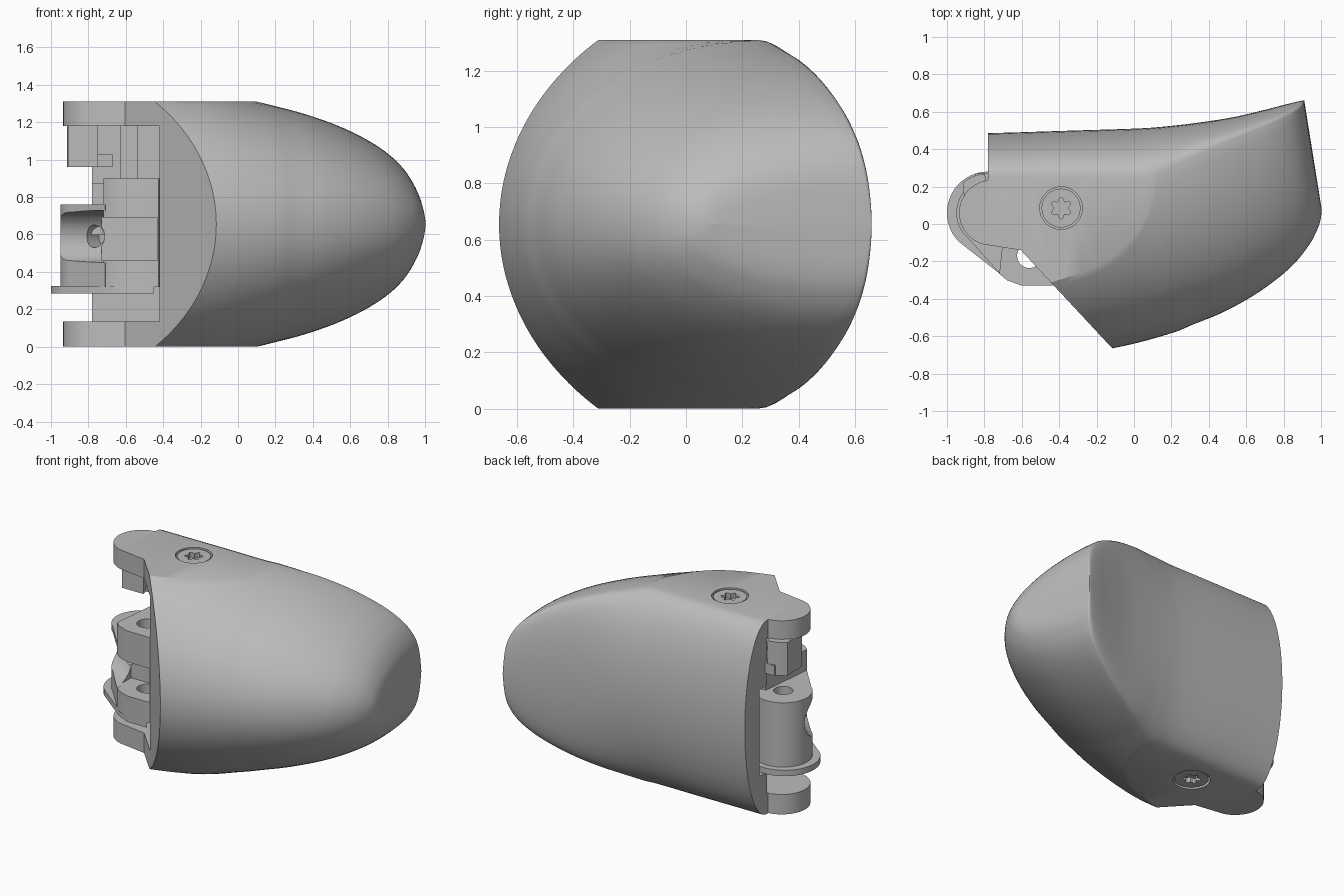
import bpy, bmesh
from math import sin, cos, pi, asin, radians
from mathutils import Vector, Matrix

cube = bpy.data.objects.get("Cube")
if cube:
    bpy.data.objects.remove(cube, do_unlink=True)

GREY = (0.5, 0.5, 0.5, 1)
grey = bpy.data.materials.new("plain_grey")
grey.use_nodes = True
grey.diffuse_color = GREY
grey.node_tree.nodes["Principled BSDF"].inputs["Base Color"].default_value = GREY

HALF = 0.655           # half of the overall height
PIVOT = (-0.77, 0.06)  # hinge centre in plan
SCREW = (-0.39, 0.085)


def make(name, bm):
    bmesh.ops.recalc_face_normals(bm, faces=bm.faces)
    me = bpy.data.meshes.new(name)
    bm.to_mesh(me)
    bm.free()
    me.materials.append(grey)
    ob = bpy.data.objects.new(name, me)
    bpy.context.collection.objects.link(ob)
    return ob


def prism(name, pts, z0, z1):
    bm = bmesh.new()
    low = [bm.verts.new((x, y, z0)) for x, y in pts]
    high = [bm.verts.new((x, y, z1)) for x, y in pts]
    bm.faces.new(low)
    bm.faces.new(high)
    for i in range(len(pts)):
        j = (i + 1) % len(pts)
        bm.faces.new((low[i], low[j], high[j], high[i]))
    return make(name, bm)


def box(name, x0, x1, y0, y1, z0, z1):
    return prism(name, [(x0, y0), (x1, y0), (x1, y1), (x0, y1)], z0, z1)


def arc(c, r, a0, a1, n):
    return [(c[0] + r * cos(radians(a0 + (a1 - a0) * i / n)),
             c[1] + r * sin(radians(a0 + (a1 - a0) * i / n))) for i in range(n + 1)]


def disc(name, c, r, z0, z1, n=40):
    return prism(name, arc(c, r, 0, 360, n)[:-1], z0, z1)


def rod(name, centre, axis, r, length):
    bm = bmesh.new()
    rot = Vector((0, 0, 1)).rotation_difference(Vector(axis)).to_matrix().to_4x4()
    bmesh.ops.create_cone(bm, cap_ends=True, segments=40, radius1=r, radius2=r,
                          depth=length, matrix=Matrix.Translation(centre) @ rot)
    return make(name, bm)


def select(ob):
    bpy.ops.object.select_all(action='DESELECT')
    ob.select_set(True)
    bpy.context.view_layer.objects.active = ob


def boolean(ob, tool, op='DIFFERENCE'):
    mod = ob.modifiers.new("cut", 'BOOLEAN')
    mod.operation = op
    mod.solver = 'EXACT'
    mod.object = tool
    select(ob)
    bpy.ops.object.modifier_apply(modifier=mod.name)
    bpy.data.objects.remove(tool, do_unlink=True)


# Shell sections: station, front edge, ridge, back edge, dome half height
KEYS = [
    (-1.2, -0.76, 0.25, 0.48, 0.86),
    (-0.75, -0.735, 0.25, 0.485, 0.84),
    (-0.25, -0.667, 0.25, 0.50, 0.765),
    (0.07, -0.59, 0.25, 0.51, 0.67),
    (0.22, -0.535, 0.30, 0.52, 0.633),
    (0.4, -0.465, 0.38, 0.54, 0.588),
    (0.6, -0.36, 0.46, 0.57, 0.52),
    (0.78, -0.235, 0.53, 0.61, 0.432),
    (0.9, -0.115, 0.58, 0.64, 0.342),
    (0.965, -0.02, 0.615, 0.655, 0.25),
    (0.992, 0.045, 0.635, 0.66, 0.155),
    (1.0, 0.09, 0.65, 0.66, 0.01),
]


def spline(keys, steps):
    out = []
    for i in range(len(keys) - 1):
        p = [Vector(keys[max(0, min(len(keys) - 1, i + k))]) for k in (-1, 0, 1, 2)]
        for s in range(steps):
            t = s / steps
            out.append(0.5 * (2 * p[1] + (p[2] - p[0]) * t
                              + (2 * p[0] - 5 * p[1] + 4 * p[2] - p[3]) * t * t
                              + (3 * p[1] - p[0] - 3 * p[2] + p[3]) * t ** 3))
    return out + [Vector(keys[-1])]


def section(front, ridge, back, h):
    top = min(h, HALF)
    limit = asin(top / h)
    fullness = 0.82 + 0.18 * top / HALF
    n, m = 22, 14
    half = []
    for i in range(n + 1):
        t = limit * i / n
        half.append((ridge - (ridge - front) * cos(t), h * sin(t) ** fullness))
    for i in range(m + 1):
        t = pi / 2 * (1 - i / m)
        half.append((ridge + (back - ridge) * cos(t), top * sin(t)))
    return half + [(y, -z) for y, z in reversed(half[1:-1])]


# Shell: lofted dome with flat sides
bm = bmesh.new()
rings = []
for u, front, ridge, back, h in spline(KEYS, 5):
    rings.append([bm.verts.new((u - 0.16 * (y - 0.1), y, z + HALF))
                  for y, z in section(front, ridge, back, h)])
for a, b in zip(rings, rings[1:]):
    for i in range(len(a)):
        j = (i + 1) % len(a)
        bm.faces.new((a[i], a[j], b[j], b[i]))
bm.faces.new(rings[0])
bm.faces.new(rings[-1])
bmesh.ops.remove_doubles(bm, verts=bm.verts, dist=0.0003)
shell = make("shell", bm)

# Plan outline with rounded hinge ears and the slanted front cut
outline = [(-0.78, 0.8), (-0.78, 0.235)] + arc((-0.76, 0.06), 0.175, 100, 255, 24)
outline += [(-0.605, -0.14), (0.01, -0.8), (1.2, -0.8), (1.2, 0.8)]
boolean(shell, prism("plan_cutter", outline, -0.3, 1.7), 'INTERSECT')
boolean(shell, box("slot_cutter", -1.3, -0.42, -0.9, 0.25, 0.135, 1.18))
boolean(shell, box("scoop_cutter", -1.3, -0.6, 0.2, 0.33, 0.285, 0.87))

# Screws on both flat sides
for name, z, sign in (("upper_screw", 2 * HALF, -1), ("lower_screw", 0, 1)):
    lo, hi = sorted((z - sign * 0.05, z + sign * 0.05))
    boolean(shell, disc("screw_seat", SCREW, 0.114, lo, hi))
    lo, hi = sorted((z + sign * 0.006, z + sign * 0.06))
    screw = disc(name, SCREW, 0.104, lo, hi)
    star = [(SCREW[0] + (0.047 + 0.011 * cos(6 * a)) * sin(a),
             SCREW[1] + (0.047 + 0.011 * cos(6 * a)) * cos(a))
            for a in (2 * pi * i / 48 for i in range(48))]
    lo, hi = sorted((z - sign * 0.05, z + sign * 0.04))
    boolean(screw, prism("star_cutter", star, lo, hi))

# Hinge barrel with its slanted arm and cord groove
barrel_plan = arc(PIVOT, 0.18, 70, 232, 28) + [(-0.71, -0.275), (-0.64, -0.2), (-0.64, 0.16)]
barrel = prism("hinge_barrel", barrel_plan, 0.32, 0.76)
boolean(barrel, rod("groove_cutter", (-0.85, -0.17, 0.59), (0.78, -0.62, 0), 0.14, 1.2))
boolean(barrel, rod("cord_hole_cutter", (-0.79, -0.1, 0.59), (0.62, 0.78, 0), 0.06, 0.3))
boolean(barrel, disc("pin_hole_cutter", PIVOT, 0.06, 0.6, 0.9))

# Link block behind the barrel
block = prism("link_block", [(-0.72, -0.265), (-0.68, -0.3), (-0.6, -0.33), (-0.425, -0.33),
                             (-0.40, -0.3), (-0.40, 0.12), (-0.68, 0.12)], 0.32, 0.90)

# Thin flange under the barrel
flange_plan = arc((-0.78, 0.06), 0.22, 75, 225, 30) + [(-0.7, -0.28), (-0.6, -0.33),
                                                     (-0.45, -0.33), (-0.66, -0.1), (-0.66, 0.2)]
flange = prism("hinge_flange", flange_plan, 0.285, 0.325)

# Cord channel and through hole beside the ears
for part in (barrel, block):
    boolean(part, box("channel_cutter", -0.73, -0.43, -0.5, -0.1, 0.46, 0.69))
for part in (barrel, block, flange):
    boolean(part, disc("link_hole_cutter", (-0.56, -0.17), 0.065, 0, 1.3))

# Small stop and post below the upper ear
prism("upper_stop", arc((-0.78, 0.06), 0.21, 95, 130, 8)
      + [(-0.91, 0.16), (-0.91, 0.06), (-0.75, 0.06)], 0.96, 1.185)
box("stop_shelf", -0.85, -0.67, 0.1, 0.27, 0.96, 1.03)
box("inner_post", -0.63, -0.535, 0.05, 0.26, 0.89, 1.185)

# Smooth shading with crisp edges
for ob in list(bpy.context.scene.objects):
    if ob.type == 'MESH':
        select(ob)
        bpy.ops.object.shade_smooth_by_angle(angle=radians(30))
